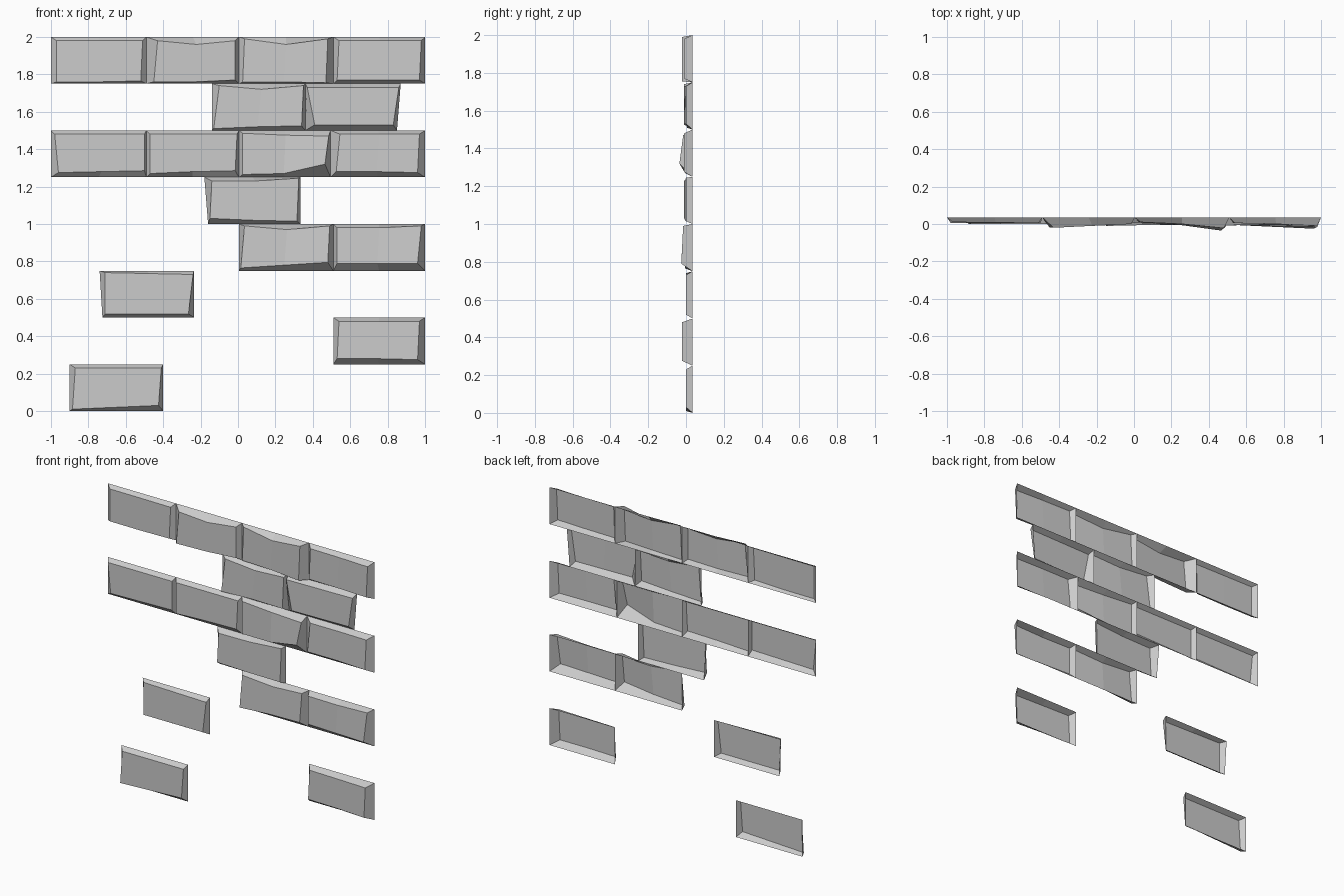
import bpy
import bmesh

cube = bpy.data.objects.get("Cube")
if cube:
    bpy.data.objects.remove(cube, do_unlink=True)

stone = bpy.data.materials.new("grey stone")
stone.use_nodes = True
grey = (0.6, 0.6, 0.6, 1)
stone.diffuse_color = grey
stone.node_tree.nodes["Principled BSDF"].inputs["Base Color"].default_value = grey

CM = 0.01          # all brick sizes are given in hundredths of a unit
COURSE = 25        # height of one course of bricks
BACK = 0.035       # plane of the open back


# Open-backed bevelled brick with an uneven face in two panels.
# left_in, right_in: side bevels at the top and the bottom edge
# top_in, bottom_in, depth: values at the left, middle and right
# bulge: extra depth along the bottom edge of the face
# lean: sideways shift of the lower back corners
def brick(name, course, left, right, left_in=(2, 2), right_in=(2, 2),
          top_in=(2, 2, 2), bottom_in=(2, 2, 2), depth=(3, 3, 3),
          bulge=(0, 0, 0), lean=(0, 0)):
    bm = bmesh.new()
    low = course * COURSE
    high = low + COURSE

    def edge(x_start, x_end, heights, depths):
        xs = (x_start, (x_start + x_end) / 2, x_end)
        return [bm.verts.new((x * CM, BACK - d * CM, z * CM))
                for x, z, d in zip(xs, heights, depths)]

    flat = (0, 0, 0)
    back_top = edge(left, right, [high] * 3, flat)
    back_low = edge(left + lean[0], right + lean[1], [low] * 3, flat)
    face_top = edge(left + left_in[0], right - right_in[0],
                    [high - t for t in top_in], depth)
    face_low = edge(left + left_in[1], right - right_in[1],
                    [low + b for b in bottom_in],
                    [d + e for d, e in zip(depth, bulge)])

    # face, top bevel and bottom bevel
    for lower, upper in ((face_low, face_top), (face_top, back_top),
                         (back_low, face_low)):
        for i in range(2):
            bm.faces.new((lower[i], lower[i + 1], upper[i + 1], upper[i]))
    # side bevels
    bm.faces.new((back_low[0], face_low[0], face_top[0], back_top[0]))
    bm.faces.new((face_low[2], back_low[2], back_top[2], face_top[2]))

    mesh = bpy.data.meshes.new(name)
    bm.to_mesh(mesh)
    bm.free()
    mesh.materials.append(stone)
    bpy.context.collection.objects.link(bpy.data.objects.new(name, mesh))


# Top course
brick("top_brick_far_right", 7, -100, -49, (3, 3), (2, 3),
      bottom_in=(1, 1, 1.5), depth=(2.5, 2.7, 3))
brick("top_brick_inner_right", 7, -49, 0.5, (6, 4), (2, 2),
      top_in=(2, 4, 2), bottom_in=(1, 1, 2), depth=(5.5, 4.5, 3.5))
brick("top_brick_inner_left", 7, 0.5, 51, (3, 2), (3, 4),
      top_in=(1, 4, 1), bottom_in=(1, 1, 0.5), depth=(2.5, 3.5, 5.7))
brick("top_brick_far_left", 7, 51, 100, (3, 2), (2, 3), depth=(3, 3.5, 4.5))

# Short course below the top
brick("upper_brick_right", 6, -14, 36, (4, 1), (1, 2),
      top_in=(1, 3, 1), bottom_in=(1, 2, 2.5), depth=(3, 3, 4.5))
brick("upper_brick_left", 6, 36, 87, (1, 5), (1, 4),
      bottom_in=(3, 3, 3), depth=(4.5, 4, 3.5), lean=(0, -2))

# Long middle course
brick("middle_brick_far_right", 5, -100, -49, (2, 4), (1, 1),
      bottom_in=(2.5, 3, 3.5))
brick("middle_brick_inner_right", 5, -49, 0.5, (2, 2), (1, 2),
      bottom_in=(2, 3, 3.5))
brick("middle_brick_inner_left", 5, 0.5, 49.5, (2, 2), (1, 3),
      top_in=(1.5, 2.5, 3), bottom_in=(1.5, 2, 7),
      depth=(3, 4, 5), bulge=(0, 0, 2))
brick("middle_brick_far_left", 5, 49.5, 100, (5, 3), (3, 4),
      bottom_in=(3, 3, 2.5), depth=(4, 4, 4.5))

# Single brick under the middle
brick("centre_brick", 4, -18, 33.5, (4, 3), (1, 2),
      top_in=(2, 2, 0.5), bottom_in=(3, 2, 1.5),
      depth=(4.5, 4, 3.5), lean=(2, 0))

# Pair on the left
brick("lower_brick_right", 3, 0.5, 51, (3, 1), (2, 3),
      top_in=(1, 3, 1), bottom_in=(1.5, 3, 4.5),
      depth=(4, 3.5, 5), bulge=(0, 0.5, 1))
brick("lower_brick_left", 3, 51, 100, (2, 2), (2, 4),
      top_in=(2, 2, 1), bottom_in=(4, 4, 4),
      depth=(4, 4.5, 5), bulge=(0, 0.5, 1))

# Loose bricks near the ground
brick("loose_brick_right", 2, -74, -23.5, (3, 3), (0.5, 3),
      top_in=(1, 1.5, 2), depth=(3.5, 3.5, 3.5), lean=(1.5, 0))
brick("loose_brick_left", 1, 51, 100, (3, 2), (3, 4),
      bottom_in=(3, 3, 2.5), depth=(4, 4.7, 5.5))
brick("ground_brick", 0, -90, -40, (3, 1.5), (1, 2.5),
      bottom_in=(1, 2, 3), depth=(3.5, 3.5, 3.5))
